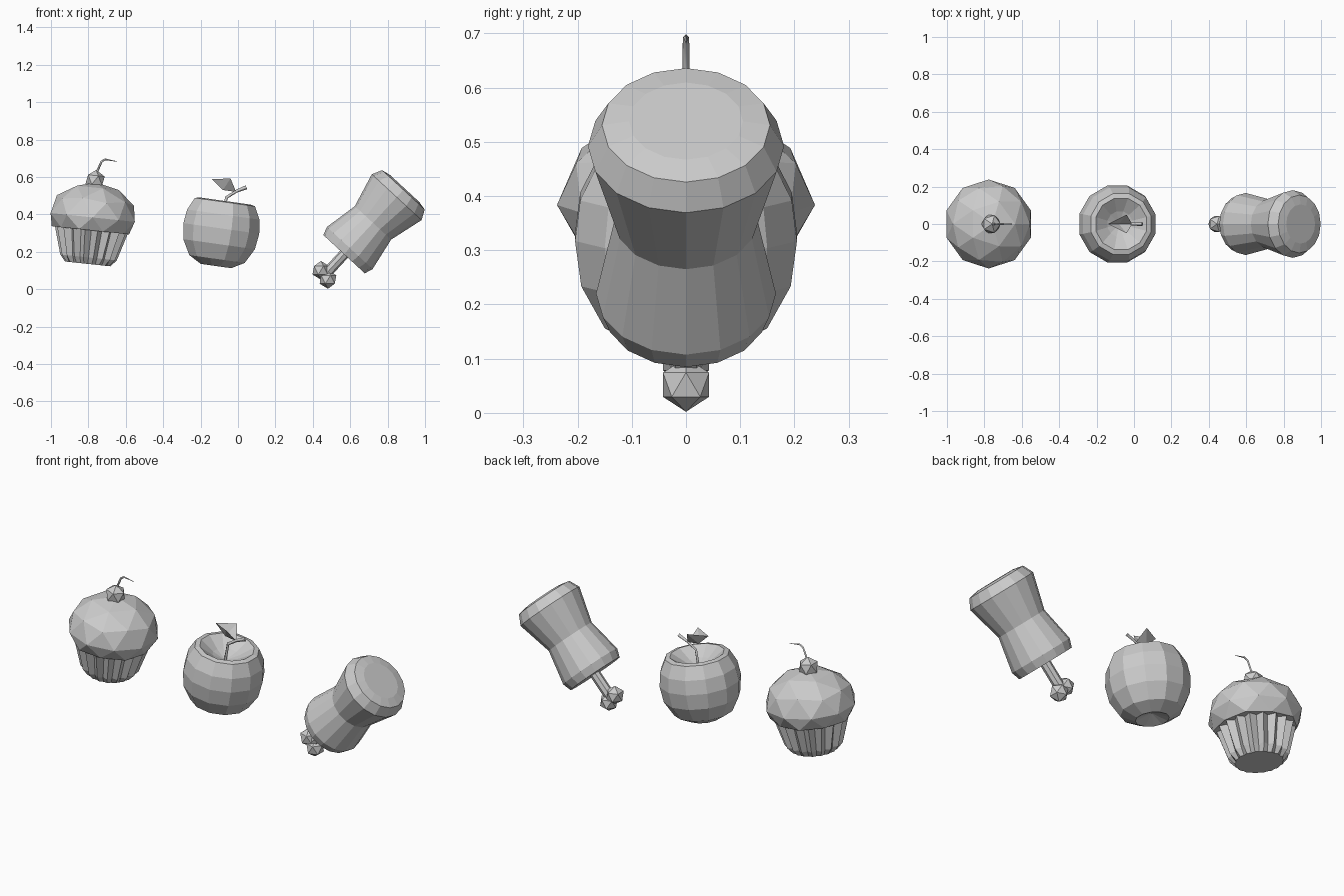
import bpy, bmesh
from math import sin, cos, pi, radians
from mathutils import Matrix, Vector

if "Cube" in bpy.data.objects:
    bpy.data.objects.remove(bpy.data.objects["Cube"])


def place(loc, tilt):
    return Matrix.Translation(loc) @ Matrix.Rotation(radians(tilt), 4, 'Y')


def finish(name, bm, mat=Matrix()):
    bmesh.ops.recalc_face_normals(bm, faces=bm.faces)
    bm.transform(mat)
    me = bpy.data.meshes.new(name)
    bm.to_mesh(me)
    bm.free()
    ob = bpy.data.objects.new(name, me)
    bpy.context.collection.objects.link(ob)
    return ob


def lathe(name, rings, sides, mat, start=0.0):
    """Rings are (outer radius, inner radius, z); the two radii alternate around."""
    bm = bmesh.new()
    loops = []
    for ro, ri, z in rings:
        if ro == 0:
            loops.append([bm.verts.new((0, 0, z))] * sides)
            continue
        loop = []
        for i in range(sides):
            a = start + 2 * pi * i / sides
            r = ri if i % 2 else ro
            loop.append(bm.verts.new((r * cos(a), r * sin(a), z)))
        loops.append(loop)
    for a, b in zip(loops, loops[1:]):
        for i in range(sides):
            j = (i + 1) % sides
            bm.faces.new(list(dict.fromkeys((a[i], a[j], b[j], b[i]))))
    for loop in (loops[0], loops[-1]):
        if loop[0] is not loop[1]:
            bm.faces.new(loop)
    return finish(name, bm, mat)


def ball(name, loc, r, tilt=0):
    bm = bmesh.new()
    bmesh.ops.create_icosphere(bm, subdivisions=1, radius=r)
    return finish(name, bm, place(loc, tilt))


def tube(name, pts):
    """Thin four-sided tapered stalk; points are (x, z, radius) at y = 0."""
    cu = bpy.data.curves.new(name, 'CURVE')
    cu.dimensions = '3D'
    cu.bevel_depth = 1.0
    cu.bevel_resolution = 0
    cu.use_fill_caps = True
    sp = cu.splines.new('POLY')
    sp.points.add(len(pts) - 1)
    for p, (x, z, r) in zip(sp.points, pts):
        p.co = (x, 0, z, 1)
        p.radius = r
    ob = bpy.data.objects.new(name, cu)
    bpy.context.collection.objects.link(ob)


# Cupcake: pleated paper cup
cake = place((-0.803, 0, 0.135), 6)
lathe("paper_cup", [(.122, .116, 0), (.152, .132, .035), (.198, .165, .19)], 36, cake)

# Cupcake: domed top with a flattened underside
bm = bmesh.new()
bmesh.ops.create_icosphere(bm, subdivisions=2, radius=.238)
for v in bm.verts:
    v.co.z = v.co.z * .79 if v.co.z > -.01 else max(v.co.z * .65, -.07)
finish("cake_top", bm, cake @ Matrix.Translation((0, 0, .25)))

# Cherry and its stalk
ball("cherry", (-.764, 0, .583), .055, 6)
tube("cherry_stalk", [(-.757, .62, .006), (-.73, .682, .006),
                      (-.71, .694, .005), (-.647, .683, .001)])

# Apple body with dents at top and bottom
apple = [(0, -.15), (.085, -.183), (.155, -.145), (.2, -.065), (.212, .02),
         (.202, .095), (.168, .162), (.142, .168), (.07, .12), (0, .09)]
lathe("apple", [(r, r, z) for r, z in apple], 12, place((-.092, 0, .305), 8), pi / 12)

# Apple stalk and folded leaf
tube("apple_stalk", [(-.08, .39, .008), (-.062, .49, .008),
                     (-.01, .523, .008), (.045, .545, .011)])
bm = bmesh.new()
base, mid, tip = [bm.verts.new(p) for p in ((-.01, 0, .52), (-.08, 0, .53), (-.14, 0, .588))]
for s in (-1, 1):
    side = bm.verts.new((-.04, s * .05, .592))
    bm.faces.new((base, mid, side))
    bm.faces.new((mid, tip, side))
finish("apple_leaf", bm)

# Drumstick meat
leg = place((.567, 0, .187), 42.7)
meat = [(.151, 0), (.166, .045), (.132, .228), (.181, .415), (.155, .468), (.105, .478)]
lathe("meat", [(r, r, z) for r, z in meat], 16, leg)

# Drumstick bone with two knuckles
lathe("bone", [(.028, .028, -.15), (.028, .028, .05)], 8, leg)
ball("knuckle_left", (.443, 0, .101), .05)
ball("knuckle_right", (.481, 0, .052), .05)
